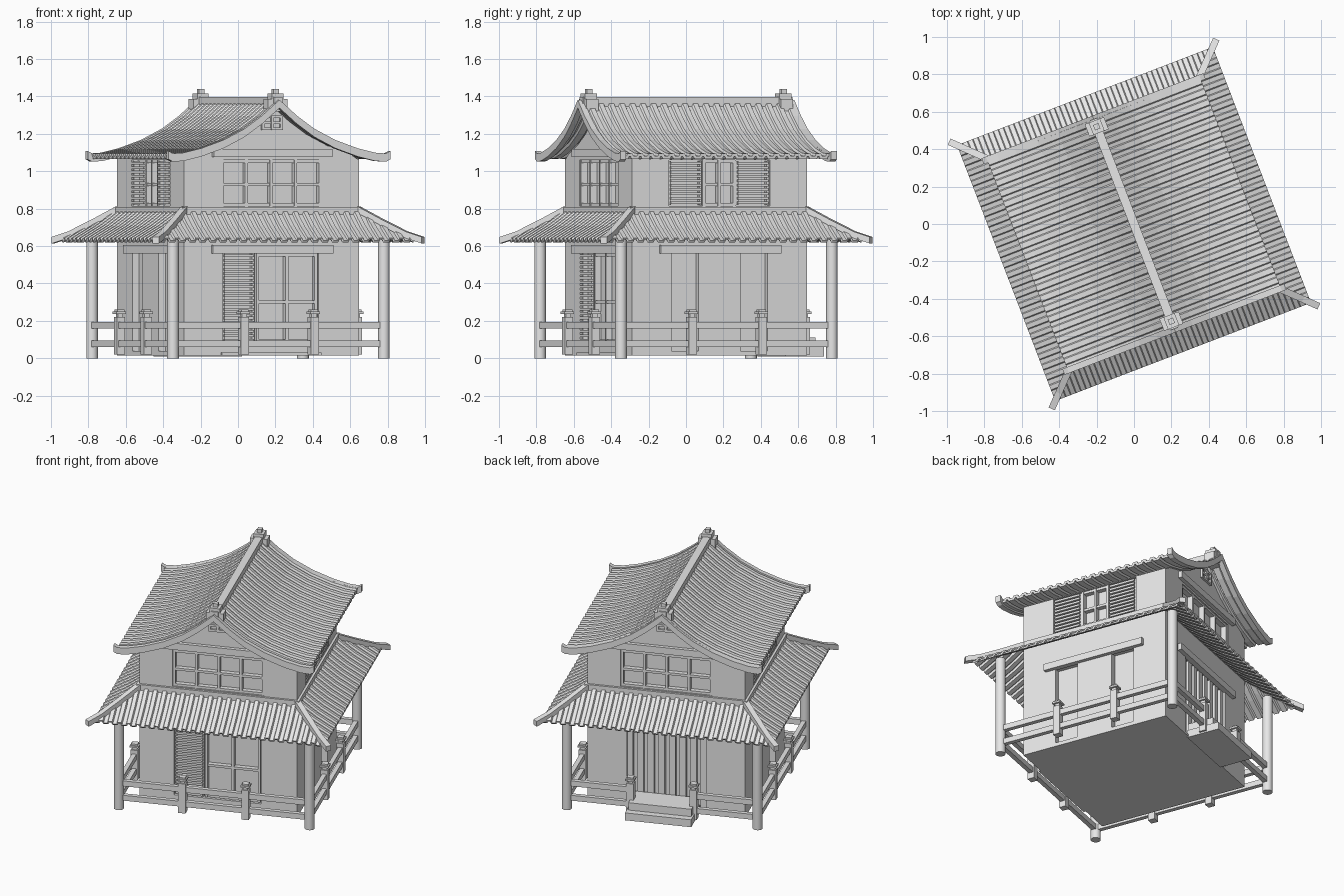
import bpy, bmesh, math
from mathutils import Matrix, Vector

if "Cube" in bpy.data.objects:
    bpy.data.objects.remove(bpy.data.objects["Cube"])

TURN = math.radians(21)
GREY = (0.8, 0.8, 0.8, 1)
mat = bpy.data.materials.new("plain grey")
mat.use_nodes = True
mat.diffuse_color = GREY
mat.node_tree.nodes["Principled BSDF"].inputs["Base Color"].default_value = GREY


class Part:
    """Collects simple shapes; side 0 is the front, then counter-clockwise."""

    def __init__(self, name):
        self.name, self.bm = name, bmesh.new()

    def box(self, x, y, z, side=0):
        m = (Matrix.Rotation(side * math.pi / 2, 4, "Z")
             @ Matrix.Translation([(r[0] + r[1]) / 2 for r in (x, y, z)])
             @ Matrix.Diagonal([abs(r[1] - r[0]) for r in (x, y, z)] + [1]))
        bmesh.ops.create_cube(self.bm, size=1, matrix=m)

    def panel(self, side, a, z, near, far):
        """Box on a wall: a along it, near/far measured outward from the centre."""
        self.box(a, (-far, -near), z, side)

    def sweep(self, path, across, low, high):
        """Beam along a path with a level cross direction."""
        across = Vector(across)
        rings = []
        for p in path:
            p = Vector(p)
            rings.append([self.bm.verts.new(p + across * s + Vector((0, 0, h)))
                          for s, h in ((-1, low), (1, low), (1, high), (-1, high))])
        for r, s in zip(rings, rings[1:]):
            for i in range(4):
                j = (i + 1) % 4
                self.bm.faces.new((r[i], r[j], s[j], s[i]))
        self.bm.faces.new(rings[0])
        self.bm.faces.new(rings[-1])

    def grid(self, columns):
        """Sheet through columns of points."""
        cols = [[self.bm.verts.new(p) for p in c] for c in columns]
        for c, d in zip(cols, cols[1:]):
            for i in range(len(c) - 1):
                self.bm.faces.new((c[i], c[i + 1], d[i + 1], d[i]))

    def finish(self, thickness=0):
        bmesh.ops.remove_doubles(self.bm, verts=self.bm.verts, dist=0.0002)
        bmesh.ops.dissolve_degenerate(self.bm, edges=self.bm.edges, dist=0.0001)
        bmesh.ops.recalc_face_normals(self.bm, faces=self.bm.faces)
        mesh = bpy.data.meshes.new(self.name)
        self.bm.to_mesh(mesh)
        self.bm.free()
        mesh.materials.append(mat)
        ob = bpy.data.objects.new(self.name, mesh)
        ob.rotation_euler.z = TURN
        bpy.context.collection.objects.link(ob)
        if thickness:
            mod = ob.modifiers.new("thickness", "SOLIDIFY")
            mod.thickness, mod.offset = thickness, 0
        return ob


def lerp(a, b, t):
    return a + (b - a) * t


def height(profile, d):
    """Height of a roof profile at distance d from the centre."""
    for (d0, z0), (d1, z1) in zip(profile, profile[1:]):
        if d <= d1:
            return lerp(z0, z1, (d - d0) / (d1 - d0))
    return profile[-1][1]


def ribs(half, count):
    """Positions and heights of tile ribs across a roof."""
    step = 2 * half / count
    out = [(-half + (i + f) * step, h) for i in range(count)
           for f, h in ((0, 0), (0.5, 0), (0.6, 0.014), (0.9, 0.014))]
    return out + [(half, 0)]


# Walls with recessed openings
WALL, CORE = 0.5, 0.46
core = Part("wall_core")
core.box((-CORE, CORE), (-CORE, CORE), (0.015, 1.07))
core.finish()
skin = Part("walls")


def wall(side, z0, z1, gaps, b0, b1):
    edge = WALL if side % 2 == 0 else CORE
    skin.panel(side, (-edge, edge), (z0, b0), CORE, WALL)
    skin.panel(side, (-edge, edge), (b1, z1), CORE, WALL)
    stops = [-edge] + [v for g in gaps for v in g] + [edge]
    for a0, a1 in zip(stops[::2], stops[1::2]):
        skin.panel(side, (a0, a1), (b0, b1), CORE, WALL)


wall(0, 0.015, 0.8, [(-0.28, 0.27)], 0.08, 0.565)
wall(2, 0.015, 0.8, [(-0.25, 0.25)], 0.03, 0.565)
for s in (1, 3):
    wall(s, 0.015, 0.8, [(-0.275, -0.12), (0.12, 0.275)], 0.04, 0.565)
for s in range(4):
    wall(s, 0.8, 1.065, [(-0.29, 0.29)], 0.815, 1.06)
skin.finish()

# Lintels, sills and the band between storeys
trim = Part("lintels_and_band")
for s in range(4):
    trim.panel(s, (-0.345, 0.345), (0.56, 0.605), WALL - 0.01, 0.525)
    trim.panel(s, (-0.515, 0.515), (0.765, 0.81), WALL - 0.01, 0.515)
for s in (0, 2):
    trim.panel(s, (-0.34, 0.34), (1.075, 1.12), WALL - 0.01, 0.525)
trim.panel(0, (-0.29, 0.28), (0.015, 0.03), WALL - 0.01, 0.515)
trim.finish()

# Windows, shutters and doors
frames = Part("window_frames")
louvres = Part("louvre_shutters")


def window(side, a, z, columns, bar_z, w=0.008, near=CORE - 0.005, far=0.495):
    for i in range(columns + 1):
        c = lerp(a[0] + w, a[1] - w, i / columns)
        frames.panel(side, (c - w, c + w), z, near, far)
    for c in (z[0] + w, bar_z, z[1] - w):
        frames.panel(side, a, (c - w, c + w), near, far - 0.003)


def shutter(side, a, z):
    count = round((z[1] - z[0]) / 0.024)
    for i in range(count):
        c = lerp(z[0], z[1], (i + 0.5) / count)
        louvres.panel(side, a, (c - 0.007, c + 0.007), CORE - 0.005, 0.502)
    for e in a:
        louvres.panel(side, (e - 0.007, e + 0.007), z, CORE - 0.005, 0.49)


for s in (0, 2):
    window(s, (-0.29, 0.29), (0.815, 1.06), 4, 0.93)
    window(s, (-0.06, 0.06), (1.22, 1.30), 2, 1.26, 0.007, 0.49, 0.515)
for s in (1, 3):
    window(s, (-0.095, 0.095), (0.815, 1.06), 2, 0.93)
    shutter(s, (-0.28, -0.105), (0.82, 1.055))
    shutter(s, (0.105, 0.28), (0.82, 1.055))
shutter(0, (-0.27, -0.1), (0.085, 0.56))
window(0, (-0.085, 0.265), (0.085, 0.56), 2, 0.30)
frames.finish()
louvres.finish()

door = Part("slatted_door")
for i in range(8):
    c = lerp(-0.235, 0.235, i / 7)
    door.panel(2, (c - 0.02, c + 0.02), (0.03, 0.565), CORE - 0.005, 0.488)
door.finish()

# Entrance steps
steps = Part("entrance_steps")
steps.panel(2, (-0.2, 0.2), (0.06, 0.11), 0.49, 0.665)
steps.panel(2, (-0.21, 0.21), (0.01, 0.06), 0.49, 0.71)
steps.finish()

# Corner posts
posts = Part("corner_posts")
for s in range(4):
    m = Matrix.Rotation(s * math.pi / 2, 4, "Z") @ Matrix.Translation((0.604, 0.604, 0.335))
    bmesh.ops.create_cone(posts.bm, cap_ends=True, segments=20, radius1=0.031,
                          radius2=0.031, depth=0.67, matrix=m)
for f in posts.bm.faces:
    f.smooth = len(f.verts) == 4
for e in posts.bm.edges:
    e.smooth = all(f.smooth for f in e.link_faces)
posts.finish()

# Railings, open at the steps
rails = Part("railings")
for s in range(4):
    spans = [(-0.604, -0.2), (0.2, 0.604)] if s == 2 else [(-0.604, 0.604)]
    for a in spans:
        for z in (0.06, 0.158):
            rails.panel(s, a, (z, z + 0.036), 0.588, 0.617)
    for c in (-0.2, 0.2):
        for w, z in ((0.023, (0.02, 0.22)), (0.015, (0.22, 0.24)), (0.028, (0.238, 0.25)),
                     (0.02, (0.25, 0.26))):
            rails.panel(s, (c - w, c + w), z, 0.602 - w, 0.602 + w)
rails.finish()

# Lower skirt roof with hip ridges
SKIRT = [(0.5, 0.775), (0.6, 0.70), (0.73, 0.625)]
skirt = Part("lower_roof")
for s in range(4):
    turn = Matrix.Rotation(s * math.pi / 2, 3, "Z")
    cols = []
    for a, h in ribs(0.73, 25):
        start = max(0.5, abs(a))
        ds = [lerp(start, 0.73, i / 4) for i in range(5)]
        cols.append([turn @ Vector((a, -d, height(SKIRT, d) + h)) for d in ds])
    skirt.grid(cols)
skirt.finish(0.012)
hips = Part("lower_hip_ridges")
for sx in (-1, 1):
    for sy in (-1, 1):
        path = [(sx * d, sy * d, z) for d, z in
                ((0.5, 0.785), (0.6, 0.715), (0.7, 0.65), (0.765, 0.622))]
        hips.sweep(path, (sx * 0.013, -sy * 0.013, 0), -0.008, 0.027)
hips.finish()

# Upper curved gable roof
MAIN = [(0, 1.36), (0.1, 1.275), (0.2, 1.205), (0.32, 1.145),
        (0.45, 1.10), (0.55, 1.077), (0.61, 1.073)]
roof = Part("upper_roof")
line = [(-d, z) for d, z in MAIN[:0:-1]] + MAIN
roof.grid([[(u, v, z + h) for u, z in line] for v, h in ribs(0.6, 20)])
roof.finish(0.018)

rakes = Part("gable_edge_boards")
ends = [(-0.635, 1.086)] + line + [(0.635, 1.086)]
for v in (-0.603, 0.603):
    rakes.sweep([(u, v, z) for u, z in ends], (0, 0.017, 0), -0.022, 0.022)
rakes.finish()

# Gable walls under the roof
gable = Part("gable_walls")
outline = ([(-0.5, 1.06)] + [(u, z - 0.008) for u, z in line if abs(u) < 0.5] + [(0.5, 1.06)])
rings = [[gable.bm.verts.new((u, v, z)) for u, z in outline] for v in (-WALL, WALL)]
for r in rings:
    gable.bm.faces.new(r)
for i in range(len(outline)):
    gable.bm.faces.new((rings[0][i - 1], rings[0][i], rings[1][i], rings[1][i - 1]))
gable.finish()

# Ridge beam and end ornaments
ridge = Part("ridge")
ridge.box((-0.024, 0.024), (-0.6, 0.6), (1.33, 1.397))
for v in (-0.557, 0.557):
    for w, d, z in ((0.055, 0.035, (1.32, 1.385)), (0.032, 0.035, (1.38, 1.417)),
                    (0.015, 0.015, (1.41, 1.44))):
        ridge.box((-w, w), (v - d, v + d), z)
ridge.finish()
